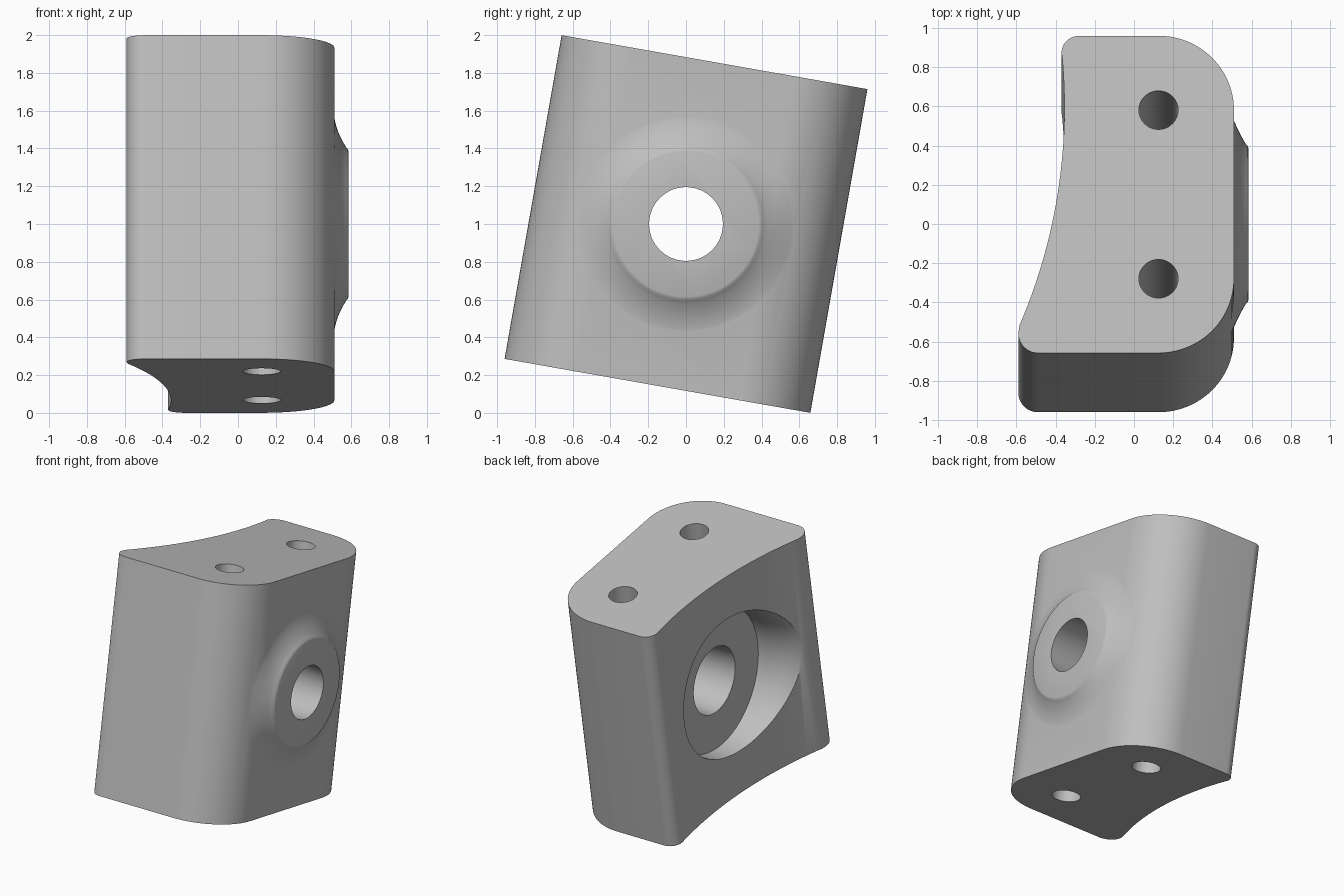
import bpy, bmesh, math
from mathutils import Matrix

cube = bpy.data.objects.get("Cube")
if cube:
    bpy.data.objects.remove(cube, do_unlink=True)

grey = bpy.data.materials.new("light_grey")
grey.use_nodes = True
colour = (0.52, 0.52, 0.52, 1)
grey.diffuse_color = colour
grey.node_tree.nodes["Principled BSDF"].inputs["Base Color"].default_value = colour

HALF_Y, HALF_Z, SIDE_X = 0.822, 0.87, 0.51   # block half sizes and right face
CORNER = 0.385                               # big corner radius
SEG = 96


def finish(name, bm):
    bmesh.ops.recalc_face_normals(bm, faces=bm.faces)
    mesh = bpy.data.meshes.new(name)
    bm.to_mesh(mesh)
    bm.free()
    mesh.materials.append(grey)
    ob = bpy.data.objects.new(name, mesh)
    bpy.context.collection.objects.link(ob)
    return ob


def arc(cx, cy, r, start, end, n):
    angles = [math.radians(start + (end - start) * i / n) for i in range(n + 1)]
    return [(cx + r * math.cos(a), cy + r * math.sin(a)) for a in angles]


def lathe_x(name, rings, shift=lambda y: 0.0):
    """Closed solid around the x axis from (x, radius) rings."""
    bm = bmesh.new()
    loops = []
    for x, r in rings:
        pts = arc(0, 0, r, 0, 360, SEG)[:-1]
        loops.append([bm.verts.new((x + (shift(y) if x > SIDE_X - 0.1 else 0), y, z))
                      for y, z in pts])
    for a, b in zip(loops, loops[1:]):
        for i in range(SEG):
            j = (i + 1) % SEG
            bm.faces.new((a[i], a[j], b[j], b[i]))
    bm.faces.new(loops[0])
    bm.faces.new(loops[-1])
    return finish(name, bm)


def combine(target, other, operation):
    mod = target.modifiers.new(operation, 'BOOLEAN')
    mod.object, mod.operation, mod.solver = other, operation, 'EXACT'
    bpy.context.view_layer.objects.active = target
    bpy.ops.object.modifier_apply(modifier=mod.name)
    bpy.data.objects.remove(other, do_unlink=True)


# Block: outline with two large corners, two small ones and a hollow left side
cx, cy = SIDE_X - CORNER, HALF_Y - CORNER
outline = arc(cx, -cy, CORNER, -90, 0, 24) + arc(cx, cy, CORNER, 0, 90, 24)
outline += arc(-0.28, HALF_Y - 0.09, 0.09, 90, 180, 10)
R = 2.89
for i in range(33):
    y = 0.71 - 1.39 * i / 32
    outline.append((-0.355 - R + math.sqrt(R * R - (y - 0.45) ** 2), y))
outline += arc(-0.49, -HALF_Y + 0.1, 0.1, 180, 270, 10)
bm = bmesh.new()
base = bm.faces.new([bm.verts.new((x, y, -HALF_Z)) for x, y in outline])
top = bmesh.ops.extrude_face_region(bm, geom=[base])["geom"]
bmesh.ops.translate(bm, vec=(0, 0, 2 * HALF_Z),
                    verts=[v for v in top if isinstance(v, bmesh.types.BMVert)])
block = finish("mounting_block", bm)


# Boss: raised flat ring that flares down onto the curved side
def corner_drop(y):
    d = max(0.0, abs(y) - cy)
    return math.sqrt(CORNER ** 2 - d * d) - CORNER


boss_rings = [(SIDE_X + 0.075, 0.385), (SIDE_X + 0.071, 0.397), (SIDE_X + 0.06, 0.41)]
for i in range(1, 13):
    t = i / 12
    boss_rings.append((SIDE_X - 0.003 + 0.063 * (1 - t) ** 2, 0.41 + 0.2 * t))
boss_rings.append((0.2, 0.61))
combine(block, lathe_x("boss", boss_rings, corner_drop), 'UNION')

# Round recess in the hollow side, with a flared rim
recess = [(-0.24, 0.53), (-0.3, 0.532)]
for i in range(1, 13):
    t = i / 12
    recess.append((-0.3 - 0.3 * math.sin(t * math.pi / 2), 0.532 + 0.17 * (1 - math.cos(t * math.pi / 2))))
recess.append((-0.8, 0.74))
combine(block, lathe_x("recess_cutter", recess), 'DIFFERENCE')

# Tapered bore right through the boss
combine(block, lathe_x("bore_cutter", [(-0.4, 0.261), (-0.24, 0.25), (0.4, 0.207),
                                       (0.9, 0.175)]), 'DIFFERENCE')

# Two bolt holes through the height, in line with the large corners
for side in (-1, 1):
    bm = bmesh.new()
    bmesh.ops.create_cone(bm, cap_ends=True, segments=48, radius1=0.1, radius2=0.1, depth=3,
                          matrix=Matrix.Translation((cx, side * cy, 0)))
    combine(block, finish("bolt_hole_cutter", bm), 'DIFFERENCE')

# Lean the block back and shade it
block.data.transform(Matrix.Translation((0, 0, 1)) @ Matrix.Rotation(math.radians(-10), 4, 'X'))
bpy.ops.object.select_all(action='DESELECT')
block.select_set(True)
bpy.context.view_layer.objects.active = block
bpy.ops.object.shade_smooth_by_angle(angle=math.radians(30))
